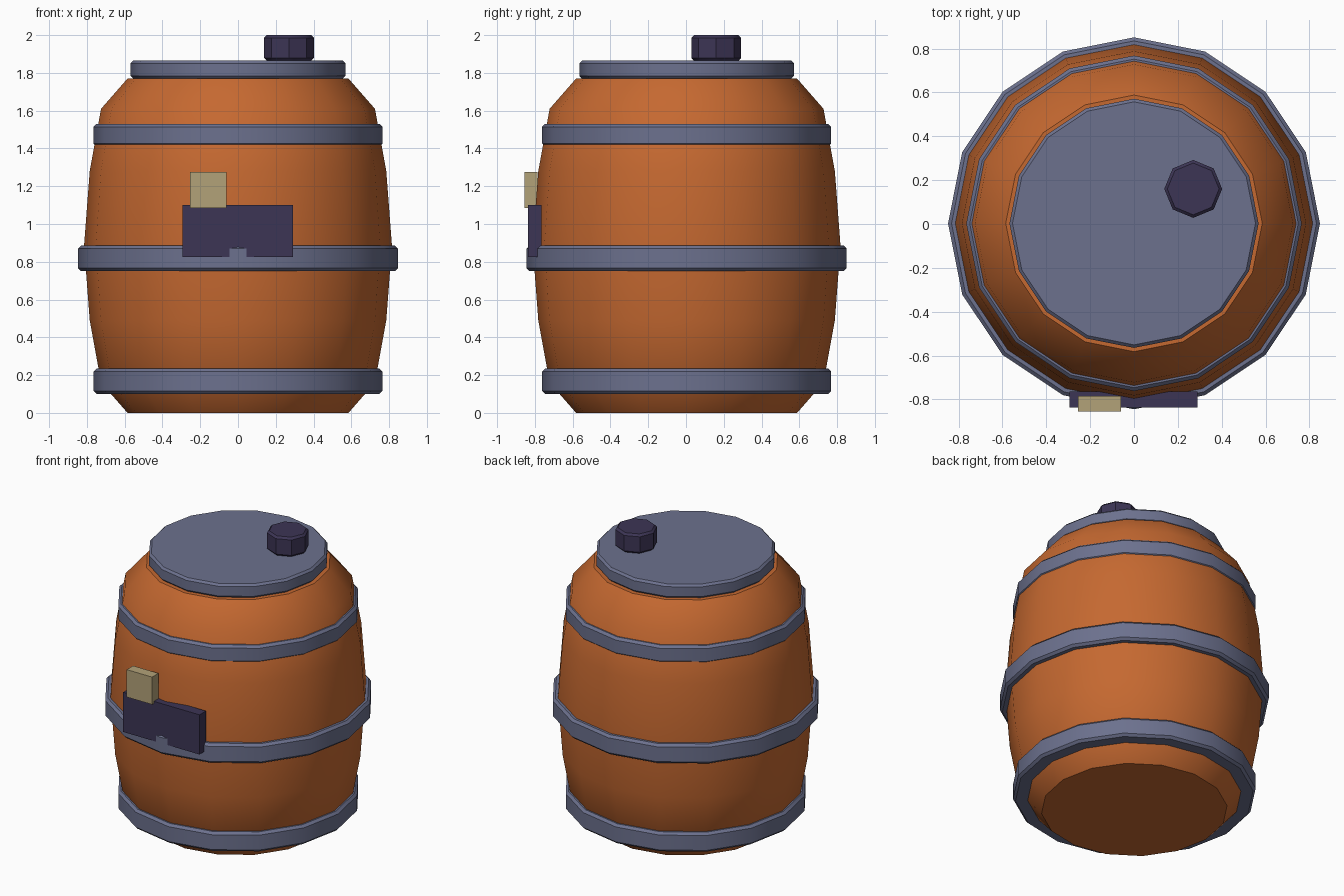
import bpy, bmesh, math

if "Cube" in bpy.data.objects:
    bpy.data.objects.remove(bpy.data.objects["Cube"])

CY = 0.003  # barrel axis in y


def material(name, rgb):
    m = bpy.data.materials.new(name)
    m.diffuse_color = (*rgb, 1)
    m.use_nodes = True
    m.node_tree.nodes["Principled BSDF"].inputs["Base Color"].default_value = m.diffuse_color
    return m


WOOD = material("orange_wood", (0.56, 0.14, 0.03))
STEEL = material("blue_grey_metal", (0.15, 0.165, 0.27))
DARK = material("dark_purple", (0.045, 0.035, 0.09))
TAN = material("tan", (0.45, 0.36, 0.19))


def finish(name, bm, mat):
    bmesh.ops.recalc_face_normals(bm, faces=bm.faces)
    mesh = bpy.data.meshes.new(name)
    bm.to_mesh(mesh)
    bm.free()
    mesh.materials.append(mat)
    ob = bpy.data.objects.new(name, mesh)
    bpy.context.collection.objects.link(ob)
    bpy.ops.object.select_all(action='DESELECT')
    ob.select_set(True)
    bpy.context.view_layer.objects.active = ob
    bpy.ops.object.shade_smooth_by_angle(angle=math.radians(35))
    return ob


def lathe(name, profile, mat, sides=16, centre=(0, CY), closed=False):
    """Spin (radius, z) points; closed makes a tube, otherwise the ends are capped."""
    bm = bmesh.new()
    rows = []
    for r, z in profile:
        rows.append([bm.verts.new((centre[0] + r * math.cos(math.tau * i / sides),
                                   centre[1] + r * math.sin(math.tau * i / sides), z))
                     for i in range(sides)])
    pairs = list(zip(rows, rows[1:]))
    if closed:
        pairs.append((rows[-1], rows[0]))
    else:
        bm.faces.new(rows[0])
        bm.faces.new(rows[-1])
    for a, b in pairs:
        for i in range(sides):
            j = (i + 1) % sides
            bm.faces.new((a[i], a[j], b[j], b[i]))
    return finish(name, bm, mat)


def disc_profile(r, z0, z1, b):
    return [(r - b, z0), (r, z0 + b), (r, z1 - b), (r - b, z1)]


def box(name, lo, hi, mat):
    bm = bmesh.new()
    bmesh.ops.create_cube(bm, size=1)
    for v in bm.verts:
        v.co = [(a + b) / 2 + c * (b - a) for a, b, c in zip(lo, hi, v.co)]
    return finish(name, bm, mat)


# Bulging wooden body
lathe("barrel_body", [(0.585, 0), (0.725, 0.16), (0.785, 0.49), (0.815, 0.885),
                      (0.785, 1.28), (0.725, 1.61), (0.585, 1.77)], WOOD)

# Metal hoops
for name, r, inner, z0, z1 in (("lower_hoop", 0.765, 0.66, 0.10, 0.235),
                               ("middle_hoop", 0.848, 0.78, 0.75, 0.885),
                               ("upper_hoop", 0.765, 0.70, 1.41, 1.53)):
    lathe(name, [(inner, z0)] + disc_profile(r, z0, z1, 0.016) + [(inner, z1)],
          STEEL, closed=True)

# Lid and bung
lathe("lid", disc_profile(0.568, 1.77, 1.865, 0.014), STEEL)
lathe("bung", disc_profile(0.132, 1.865, 2.0, 0.014), DARK, sides=8, centre=(0.27, 0.16))

# Front plate (the hoop pokes through its lower middle) and tan block
box("front_plate", (-0.295, -0.836, 0.825), (0.29, -0.765, 1.10), DARK)
box("tan_block", (-0.255, -0.855, 1.085), (-0.06, -0.785, 1.275), TAN)
